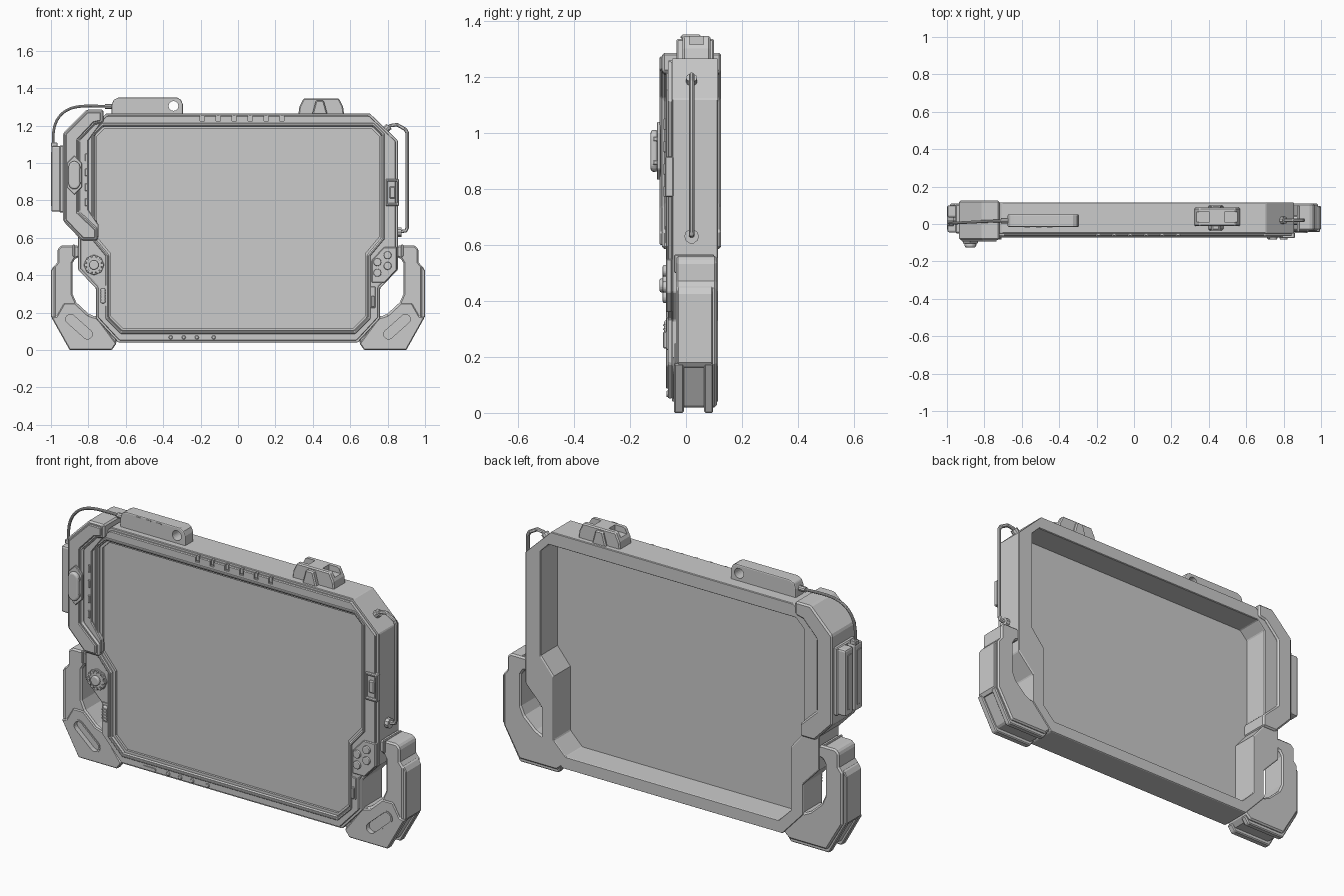
import bpy, bmesh
from math import cos, sin, pi, atan2, radians
from mathutils import Vector

if "Cube" in bpy.data.objects:
    bpy.data.objects.remove(bpy.data.objects["Cube"])


def finish(name, bm, bevel=0.0, seg=1):
    bmesh.ops.recalc_face_normals(bm, faces=bm.faces)
    me = bpy.data.meshes.new(name)
    bm.to_mesh(me)
    bm.free()
    ob = bpy.data.objects.new(name, me)
    bpy.context.collection.objects.link(ob)
    if bevel:
        m = ob.modifiers.new("edge", 'BEVEL')
        m.width, m.segments = bevel, seg
        m.limit_method, m.angle_limit = 'ANGLE', radians(40)
    return ob


def prism(name, pts, y0, y1, bevel=0.0, seg=1):
    """Extrude an x-z outline along y."""
    bm = bmesh.new()
    a = [bm.verts.new((x, y0, z)) for x, z in pts]
    b = [bm.verts.new((x, y1, z)) for x, z in pts]
    bm.faces.new(a)
    bm.faces.new(b)
    for i in range(len(a)):
        j = (i + 1) % len(a)
        bm.faces.new((a[i], a[j], b[j], b[i]))
    return finish(name, bm, bevel, seg)


def ring(name, outer, inner, y0, y1, bevel=0.0):
    """Hollow frame between two outlines with matching points."""
    bm = bmesh.new()
    loops = [[bm.verts.new((x, y, z)) for x, z in o]
             for o, y in ((outer, y0), (outer, y1), (inner, y1), (inner, y0))]
    n = len(outer)
    for k in range(4):
        p, q = loops[k], loops[(k + 1) % 4]
        for i in range(n):
            j = (i + 1) % n
            bm.faces.new((p[i], p[j], q[j], q[i]))
    return finish(name, bm, bevel)


def rect(x0, x1, z0, z1):
    return [(x0, z0), (x1, z0), (x1, z1), (x0, z1)]


def box(name, x0, x1, y0, y1, z0, z1, bevel=0.0, seg=1):
    return prism(name, rect(x0, x1, z0, z1), y0, y1, bevel, seg)


def disc(x, z, r, n=24):
    return [(x + r * cos(2 * pi * i / n), z + r * sin(2 * pi * i / n)) for i in range(n)]


def capsule(p, q, r, n=10):
    a = atan2(q[1] - p[1], q[0] - p[0])
    return [(c[0] + r * cos(a + s + pi * i / n), c[1] + r * sin(a + s + pi * i / n))
            for c, s in ((q, -pi / 2), (p, pi / 2)) for i in range(n + 1)]


def mirrored(half):
    return half + [(-x, z) for x, z in reversed(half)]


def flip(pts, s):
    return [(s * x, z) for x, z in pts]


def inset(pts, d):
    """Offset a clockwise outline; positive d goes inwards."""
    out = []
    n = len(pts)
    for i in range(n):
        a, b, c = (Vector(pts[(i + k) % n]) for k in (-1, 0, 1))
        u, v = (b - a).normalized(), (c - b).normalized()
        n1, n2 = Vector((u.y, -u.x)), Vector((v.y, -v.x))
        out.append(tuple(b + (n1 + n2) * d / (1 + n1.dot(n2))))
    return out


def cut(ob, cutter):
    m = ob.modifiers.new("cut", 'BOOLEAN')
    m.operation, m.object, m.solver = 'DIFFERENCE', cutter, 'EXACT'
    cutter.hide_render = True
    bpy.context.view_layer.objects.active = ob
    for mod in list(ob.modifiers):
        bpy.ops.object.modifier_apply(modifier=mod.name)
    bpy.data.objects.remove(cutter)


def tube(name, pts, r, smooth=False):
    cu = bpy.data.curves.new(name, 'CURVE')
    cu.dimensions, cu.bevel_depth, cu.bevel_resolution = '3D', r, 3
    cu.use_fill_caps = True
    sp = cu.splines.new('NURBS' if smooth else 'POLY')
    sp.points.add(len(pts) - 1)
    for p, co in zip(sp.points, pts):
        p.co = (*co, 1)
    if smooth:
        sp.use_endpoint_u, sp.order_u = True, 4
    ob = bpy.data.objects.new(name, cu)
    bpy.context.collection.objects.link(ob)
    bpy.ops.object.select_all(action='DESELECT')
    ob.select_set(True)
    bpy.context.view_layer.objects.active = ob
    bpy.ops.object.convert(target='MESH')
    bpy.ops.object.shade_smooth_by_angle()


# main frame, front bezel and screen
outer = mirrored([(.705, 1.265), (.855, 1.12), (.855, .43), (.76, .33), (.76, .17), (.64, .04)])
opening = mirrored([(.72, 1.195), (.765, 1.15), (.765, .60), (.69, .51), (.69, .175), (.62, .105)])
ring("frame_body", outer, opening, -.05, .115, .004)
bezel = ring("front_bezel", inset(outer, .012), opening, -.065, -.048, .005)
for i in range(6):
    x = -.19 + .085 * i
    cut(bezel, box("notch_cutter", x - .012, x + .012, -.08, -.056, 1.225, 1.28))
    box("top_tooth", x - .007, x + .007, -.062, -.05, 1.232, 1.258)
ring("screen_lip", inset(opening, -.018), inset(opening, -.006), -.071, -.06, .003)
ring("screen_step", inset(opening, -.005), inset(opening, .012), -.05, -.03)
prism("screen", inset(opening, -.005), -.038, -.025)

# left battery module wrapped around the frame edge
cshape = [(-.72, 1.285), (-.72, 1.215), (-.765, 1.205), (-.845, 1.12), (-.845, .74), (-.75, .65),
          (-.75, .585), (-.835, .585), (-.935, .69), (-.935, 1.16), (-.81, 1.285)]
prism("side_module", cshape, -.085, .125, .008)
prism("module_cover", inset(cshape, .014), -.094, -.08, .004)
prism("module_inner_plate", [(-.73, 1.215), (-.80, 1.12), (-.80, .75), (-.745, .67), (-.745, .60),
                             (-.86, .70), (-.86, 1.15), (-.77, 1.22)], -.074, -.05, .004)
for z in (1.03, .95, .87, .79):
    box("module_dash", -.818, -.806, -.08, -.07, z - .02, z + .02, .002)
prism("button_base", [(-.875, 1.04), (-.835, 1.0), (-.835, .87), (-.875, .83), (-.915, .87), (-.915, 1.0)],
      -.104, -.09, .003)
prism("module_button", capsule((-.875, .89), (-.875, .98), .03), -.126, -.1, .01, 3)
for z in (.893, .977):
    box("button_band", -.907, -.843, -.118, -.1, z - .008, z + .008, .003)

# side connector blocks, cable and plug
box("connector_base", -.955, -.93, -.05, .105, .735, 1.095, .006)
for y0, y1 in ((-.045, .02), (.035, .1)):
    box("connector_block", -.998, -.94, y0, y1, .74, 1.09, .01, 2)
    box("connector_panel", -1.0, -.99, y0 + .015, y1 - .015, .77, 1.06, .003)
box("cable_socket", -1.0, -.965, -.012, .018, 1.085, 1.11, .004)
tube("cable", [(-.985, .003, 1.08), (-.995, .003, 1.17), (-.965, .005, 1.26), (-.87, .01, 1.31),
               (-.77, .015, 1.305), (-.67, .018, 1.302)], .0075, True)
tube("cable_plug", [(-.71, .017, 1.303), (-.66, .017, 1.303)], .014)

# sensor block on top left
pod = prism("sensor_block", [(-.675, 1.255), (-.295, 1.255), (-.295, 1.315), (-.305, 1.338), (-.325, 1.35),
                             (-.64, 1.35), (-.665, 1.338), (-.675, 1.31)], -.016, .052, .006, 2)
cut(pod, prism("hole_cutter", disc(-.345, 1.305, .026), -.1, .1))
for x in (-.57, -.51, -.45):
    box("sensor_dash", x - .015, x + .015, -.019, 0, 1.337, 1.343)

# clip on top right
clip = prism("top_clip", [(.322, 1.255), (.568, 1.255), (.562, 1.30), (.54, 1.345), (.35, 1.345), (.328, 1.30)],
             -.012, .087, .006)
for x in (.36, .53):
    cut(clip, box("slot_cutter", x - .045, x + .045, .012, .063, 1.315, 1.4))
prism("clip_wedge", [(.395, 1.255), (.48, 1.255), (.458, 1.335), (.417, 1.335)], -.034, .1, .006)

# wire loop on the right edge with its two mounts
tube("side_wire", [(.775, .02, 1.165), (.815, .02, 1.2), (.85, .02, 1.205), (.895, .02, 1.18), (.905, .02, 1.16),
                   (.905, .02, .655), (.898, .02, .638), (.85, .02, .63)], .01)
tube("wire_mount_top", [(.775, .02, 1.165), (.808, .02, 1.196)], .02)
tube("wire_mount_bottom", [(.845, .02, .63), (.875, .02, .63)], .026)

# lower corner grips
grip = [(.835, .54), (.86, .56), (.945, .56), (.965, .54), (.965, .47), (.985, .445), (.985, .175), (.895, .02),
        (.675, .02), (.645, .045), (.65, .085), (.73, .19), (.765, .178), (.80, .195), (.865, .255),
        (.885, .30), (.885, .465), (.87, .49), (.84, .50)]
foot = [(.998, .175), (.90, .0), (.675, .0), (.65, .035), (.75, .17), (.80, .185), (.87, .25), (.93, .25),
        (.97, .18)]
for s in (1, -1):
    g = prism("corner_grip", flip(grip, s), -.036, .11, .008)
    prism("grip_pad", flip([(.96, .455), (.985, .45), (1.0, .425), (1.0, .18), (.985, .16), (.96, .18)], s),
          -.03, .095, .004)
    plates = [g]
    for y0, y1 in ((-.043, -.008), (.065, .097)):
        plates.append(prism("foot_plate", flip(foot, s), y0, y1, .005))
    for p in plates[:2]:
        cut(p, prism("slot_cutter", flip(capsule((.805, .085), (.895, .165), .027), s), -.2, -.02))
    ring("slot_rim", flip(capsule((.805, .085), (.895, .165), .034), s),
         flip(capsule((.805, .085), (.895, .165), .026), s), -.047, -.03)
    box("grip_rib", *sorted((s * .872, s * .884)), -.042, .1, .50, .565, .003)

# joystick on the left
prism("stick_base", disc(-.77, .455, .055, 8), -.072, -.05, .003)
for i in range(12):
    c, d = cos(i * pi / 6), sin(i * pi / 6)
    prism("stick_tooth", disc(-.77 + .043 * c, .455 + .043 * d, .009, 6), -.084, -.06)
prism("stick_collar", disc(-.77, .455, .041), -.08, -.06, .004, 2)
prism("stick_cap", disc(-.77, .455, .025), -.094, -.07, .006, 3)

# four-button pad on the right
pad = [(.715, .48), (.78, .55), (.85, .55), (.85, .43), (.785, .36), (.715, .36)]
prism("button_pad", pad, -.072, -.05, .004)
for x, z in ((.745, .47), (.80, .507), (.80, .45), (.745, .413)):
    prism("round_button", disc(x, z, .021), -.083, -.06, .005, 2)

# scroll wheel, trigger lever and right latch
ring("wheel_rim", rect(-.742, -.702, .235, .345), rect(-.734, -.71, .245, .335), -.07, -.055)
prism("scroll_wheel", rect(-.735, -.709, .25, .33), -.078, -.055, .008, 3)
for z in (.265, .28, .295, .31):
    box("wheel_rib", -.736, -.708, -.082, -.06, z, z + .006)
box("lever_base", .705, .735, -.07, -.055, .225, .34, .003)
lever = box("trigger_lever", .712, .73, -.082, -.06, .23, .29, .004)
ring("latch_rim", [(.79, .915), (.86, .915), (.86, .77), (.79, .77)],
     [(.80, .90), (.85, .90), (.85, .785), (.80, .785)], -.075, -.045, .004)
box("latch_button", .81, .842, -.073, -.05, .81, .875, .005)

# small ports along the bottom bezel
prism("bottom_slot", capsule((-.50, .066), (-.44, .066), .009), -.07, -.055)
for x in (-.36, -.29, -.22, -.13):
    prism("bottom_dot", disc(x, .068, .011, 12), -.07, -.055, .003)
